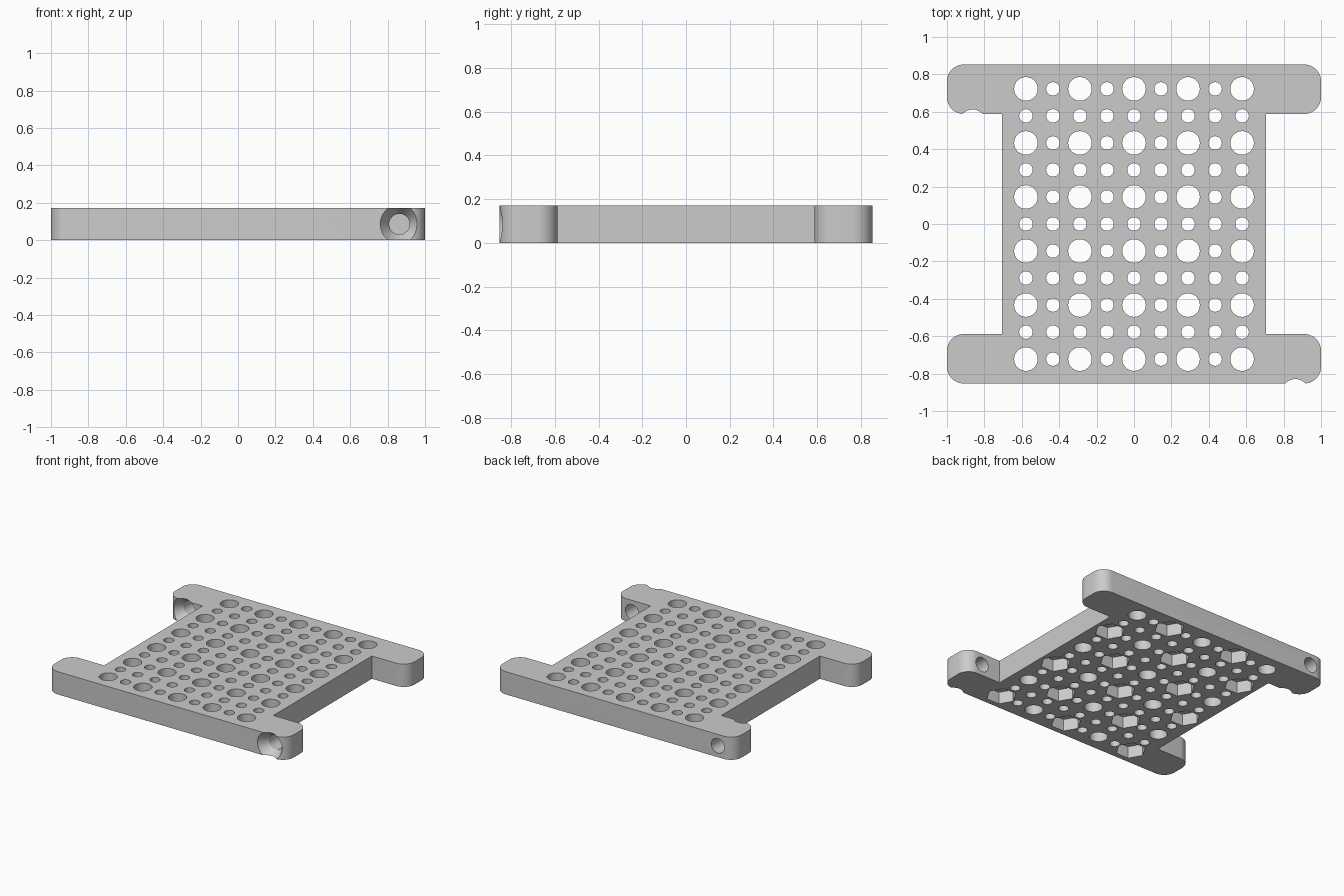
import bpy, bmesh
from math import pi, cos, sin, radians
from mathutils import Matrix, Vector

HEIGHT = 0.172
PITCH = 0.1445            # distance between neighbouring holes
PLATE_X = 0.707           # half width of the perforated plate
BAR_IN, BAR_OUT = 0.588, 0.853
CORNER = 0.09
AXIS_X = 0.863            # cross screw position

cube = bpy.data.objects.get("Cube")
if cube:
    bpy.data.objects.remove(cube, do_unlink=True)

grey = bpy.data.materials.new("light_grey")
grey.use_nodes = True
colour = (0.6, 0.6, 0.6, 1)
grey.diffuse_color = colour
bsdf = next(n for n in grey.node_tree.nodes if n.type == 'BSDF_PRINCIPLED')
bsdf.inputs["Base Color"].default_value = colour


def make_object(name, bm):
    bmesh.ops.recalc_face_normals(bm, faces=bm.faces)
    mesh = bpy.data.meshes.new(name)
    bm.to_mesh(mesh)
    bm.free()
    mesh.materials.append(grey)
    obj = bpy.data.objects.new(name, mesh)
    bpy.context.collection.objects.link(obj)
    return obj


def add_prism(bm, x, y, z0, z1, radius, sides, turn=0.0):
    place = Matrix.Translation((x, y, (z0 + z1) / 2)) @ Matrix.Rotation(turn, 4, 'Z')
    bmesh.ops.create_cone(bm, cap_ends=True, segments=sides, radius1=radius,
                          radius2=radius, depth=z1 - z0, matrix=place)


def arc(cx, cy, start):
    steps = 10
    return [(cx + CORNER * cos(start + pi / 2 * i / steps),
             cy + CORNER * sin(start + pi / 2 * i / steps)) for i in range(steps + 1)]


# Plate and two end bars: one quarter outline mirrored around, then extruded
quarter = [(PLATE_X, BAR_IN)]
quarter += arc(1 - CORNER, BAR_IN + CORNER, -pi / 2)
quarter += arc(1 - CORNER, BAR_OUT - CORNER, 0)
outline = list(quarter)
outline += [(-x, y) for x, y in reversed(quarter)]
outline += [(-x, -y) for x, y in quarter]
outline += [(x, -y) for x, y in reversed(quarter)]
bm = bmesh.new()
face = bm.faces.new([bm.verts.new((x, y, 0)) for x, y in outline])
grown = bmesh.ops.extrude_face_region(bm, geom=[face])
top = [v for v in grown["geom"] if isinstance(v, bmesh.types.BMVert)]
bmesh.ops.translate(bm, verts=top, vec=(0, 0, HEIGHT))
body = make_object("perforated_plate", bm)

# Grid of holes, large on every second row and column, with hexagonal
# nut pockets under alternate large holes
holes, pockets = bmesh.new(), bmesh.new()
for col in range(9):
    for row in range(11):
        x, y = (4 - col) * PITCH, (5 - row) * PITCH
        large = col % 2 == 0 and row % 2 == 0
        add_prism(holes, x, y, -0.1, HEIGHT + 0.1,
                  0.063 if large else 0.036, 32 if large else 24)
        if large and (col + row) // 2 % 2 == 1:
            add_prism(pockets, x, y, -0.1, 0.09, 0.105, 6, radians(30))

# Countersunk screw holes running lengthwise through two opposite bar ends
screws = bmesh.new()
profile = [(-0.06, 0.144), (0.07, 0.055), (0.4, 0.055)]
for x, y_face in ((AXIS_X, -BAR_OUT), (-AXIS_X, BAR_IN)):
    rings = []
    for depth, r in profile:
        rings.append([screws.verts.new((x + r * cos(2 * pi * i / 40), y_face + depth,
                                        HEIGHT / 2 + r * sin(2 * pi * i / 40)))
                      for i in range(40)])
    for a, b in zip(rings, rings[1:]):
        for i in range(40):
            j = (i + 1) % 40
            screws.faces.new((a[i], a[j], b[j], b[i]))
    screws.faces.new(rings[0])
    screws.faces.new(rings[-1])

# Cut everything out, then bake the result and drop the cutters
cutters = [make_object("hole_cutter", holes), make_object("pocket_cutter", pockets),
           make_object("screw_cutter", screws)]
for cutter in cutters:
    cutter.hide_render = True
    mod = body.modifiers.new(cutter.name, 'BOOLEAN')
    mod.operation = 'DIFFERENCE'
    mod.solver = 'EXACT'
    mod.object = cutter
bpy.context.view_layer.update()
graph = bpy.context.evaluated_depsgraph_get()
cut_mesh = bpy.data.meshes.new_from_object(body.evaluated_get(graph))
body.modifiers.clear()
body.data = cut_mesh
for cutter in cutters:
    bpy.data.objects.remove(cutter, do_unlink=True)

# Smooth round walls, sharp rims
bpy.ops.object.select_all(action='DESELECT')
body.select_set(True)
bpy.context.view_layer.objects.active = body
bpy.ops.object.shade_smooth_by_angle(angle=radians(25))
